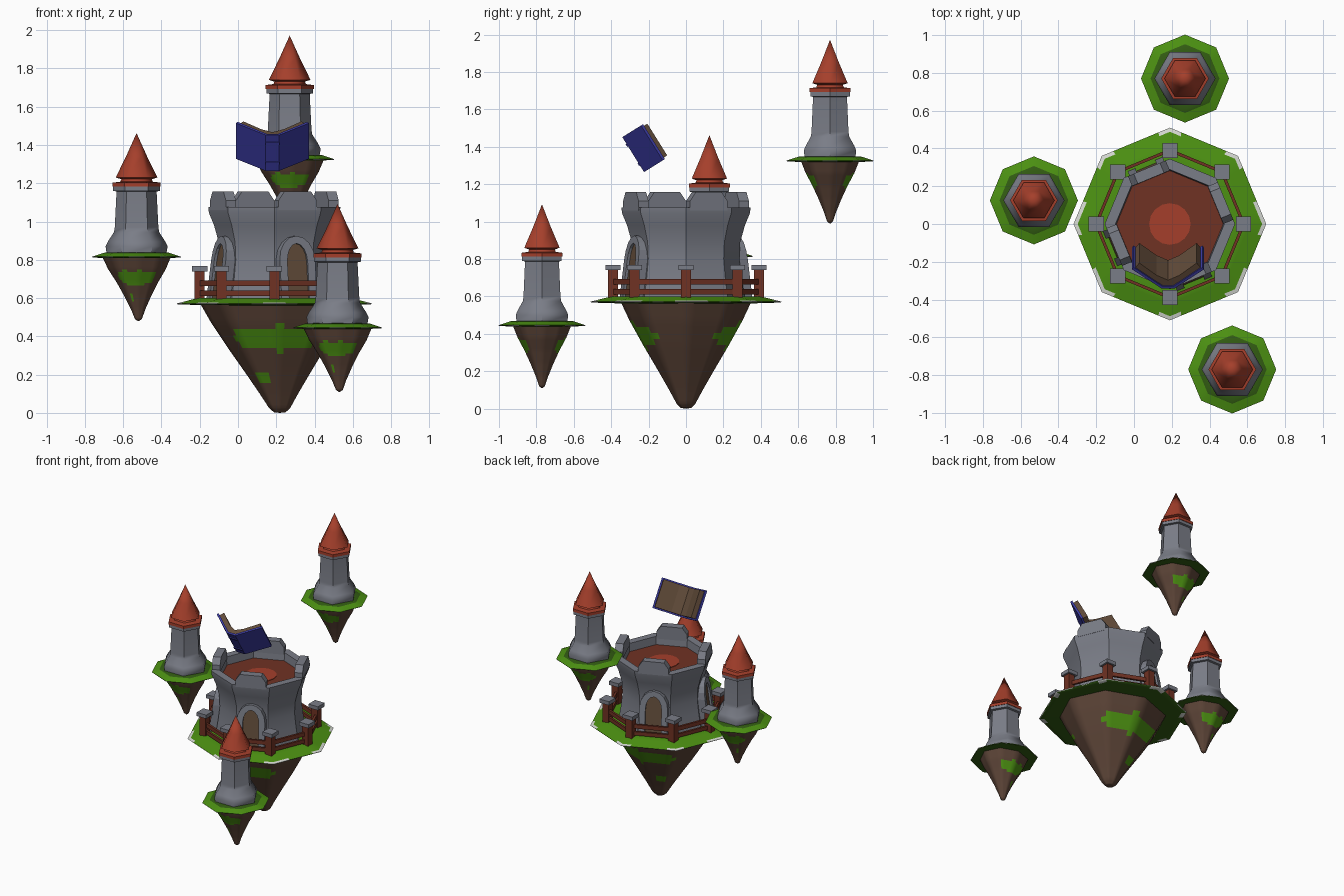
import bpy, bmesh
from math import pi, sin, cos, hypot, atan2, radians
from mathutils import Matrix, Vector

if "Cube" in bpy.data.objects:
    bpy.data.objects.remove(bpy.data.objects["Cube"])


def srgb(r, g, b):
    f = lambda c: (c / 255 / 12.92) if c < 10 else ((c / 255 + 0.055) / 1.055) ** 2.4
    return (f(r), f(g), f(b), 1)


def material(name, *rgb):
    m = bpy.data.materials.new(name)
    m.diffuse_color = srgb(*rgb)
    m.use_nodes = True
    m.node_tree.nodes["Principled BSDF"].inputs["Base Color"].default_value = m.diffuse_color
    return m


STONE = material("grey stone", 122, 125, 135)
RED = material("roof red", 165, 63, 43)
WOOD = material("red brown wood", 112, 50, 35)
DIRT = material("brown dirt", 92, 68, 55)
GRASS = material("green grass", 76, 145, 18)
MOSS = material("dark green", 50, 92, 18)
PALE = material("pale rim", 215, 218, 212)
BROWN = material("door and page brown", 98, 76, 58)
BLUE = material("blue cover", 60, 60, 165)


def finish(name, bm, mats, rule=None, loc=(0, 0, 0), smooth=None):
    bmesh.ops.remove_doubles(bm, verts=bm.verts, dist=1e-5)
    bmesh.ops.recalc_face_normals(bm, faces=bm.faces)
    if rule:
        for f in bm.faces:
            f.material_index = rule(f.calc_center_median())
    me = bpy.data.meshes.new(name)
    bm.to_mesh(me)
    bm.free()
    for m in mats:
        me.materials.append(m)
    ob = bpy.data.objects.new(name, me)
    ob.location = loc
    bpy.context.collection.objects.link(ob)
    if smooth:
        bpy.ops.object.select_all(action='DESELECT')
        ob.select_set(True)
        bpy.context.view_layer.objects.active = ob
        bpy.ops.object.shade_smooth_by_angle(angle=radians(smooth))
    return ob


def lathe(name, profile, sides, mats, loc=(0, 0, 0), sub=1, ys=1, rule=None, smooth=50, lean=0):
    """Turn (radius, z) points into a polygonal solid; each side is cut into sub strips."""
    bm = bmesh.new()
    corner = [Vector((cos(2 * pi * i / sides), sin(2 * pi * i / sides), 0)) for i in range(sides)]
    dirs = [corner[i].lerp(corner[(i + 1) % sides], k / sub) for i in range(sides) for k in range(sub)]
    n = len(dirs)
    zt = profile[0][1]
    rings = [[bm.verts.new((d.x * r + lean * (zt - z), d.y * r * ys, z)) for d in dirs] for r, z in profile]
    for a, b in zip(rings, rings[1:]):
        for i in range(n):
            j = (i + 1) % n
            bm.faces.new((a[i], a[j], b[j], b[i]))
    for ring, (r, z) in ((rings[0], profile[0]), (rings[-1], profile[-1])):
        if r > 0.001:
            bm.faces.new(ring)
    bmesh.ops.remove_doubles(bm, verts=bm.verts, dist=1e-5)
    bmesh.ops.dissolve_degenerate(bm, edges=bm.edges, dist=1e-6)
    return finish(name, bm, mats, rule, loc, smooth)


def prism(name, pts, d0, d1, mat, matrix):
    """Extrude a 2D outline (local x, y) from depth d0 to d1 along local z."""
    bm = bmesh.new()
    a = [bm.verts.new(matrix @ Vector((x, y, d0))) for x, y in pts]
    b = [bm.verts.new(matrix @ Vector((x, y, d1))) for x, y in pts]
    bm.faces.new(a)
    bm.faces.new(b)
    for i in range(len(pts)):
        j = (i + 1) % len(pts)
        bm.faces.new((a[i], a[j], b[j], b[i]))
    return finish(name, bm, [mat])


def box(name, size, matrix, mat):
    x, y, z = (s / 2 for s in size)
    return prism(name, [(-x, -y), (x, -y), (x, y), (-x, y)], -z, z, mat, matrix)


def refine(profile, k):
    out = []
    for (r0, z0), (r1, z1) in zip(profile, profile[1:]):
        out += [(r0 + (r1 - r0) * i / k, z0 + (z1 - z0) * i / k) for i in range(k)]
    return out + [profile[-1]]


def moss_rule(zc, half, low, low_half):
    """Mossy patches on the front and back of a dirt cone."""
    def rule(c):
        a = atan2(c.x, abs(c.y))
        edge = half * max(0, 1 - (a / 1.0) ** 2) ** 0.5 + 0.12 * half * sin(9 * a)
        if abs(a) < 0.95 and abs(c.z - zc) < edge:
            return 1
        return 1 if hypot((a + 0.5) * 0.12, c.z - low) < low_half else 0
    return rule


# ---- main island ----
C = Vector((0.19, 0, 0))
lathe("main_grass", refine([(0, .602), (.40, .60), (.51, .572), (.505, .567), (.34, .562)], 5), 8,
      [GRASS, PALE, MOSS], C, sub=6,
      rule=lambda c: 1 if hypot(c.x, c.y) > .476 + .008 * sin(23 * atan2(c.y, c.x))
      else (2 if c.z < .5715 else 0))
lathe("main_dirt", refine([(.39, .575), (.335, .47), (.255, .34), (.17, .21), (.10, .10), (.055, .025), (.03, .003), (0, 0)], 4),
      8, [DIRT, GRASS], C, sub=5, ys=.9, rule=moss_rule(.39, .06, .18, .03), lean=.05)

# ---- main keep: walls, sunken roof floor, merlons ----
lathe("keep_wall", [(.315, .59), (.297, .70), (.285, .80), (.29, .89), (.315, .98), (.342, 1.045), (.345, 1.075),
                    (.288, 1.075), (.282, 1.01), (0, 1.01)], 8, [STONE], C, smooth=40)
lathe("keep_floor", [(0, 1.005), (.283, 1.005), (.283, 1.015), (0, 1.015)], 8, [WOOD], C, smooth=30)
lathe("keep_floor_disc", [(0, 1.012), (.11, 1.012), (.11, 1.019), (0, 1.019)], 16, [RED], C, smooth=30)


def facing(angle, lean=0):
    """Local x = sideways, y = up, z = outward in the given direction."""
    a = radians(angle)
    return Matrix.Translation(C) @ Matrix(((-sin(a), -lean * cos(a), cos(a), 0),
                                           (cos(a), -lean * sin(a), sin(a), 0),
                                           (0, 1, 0, 0), (0, 0, 0, 1)))


def arch(w, z0, spring, top):
    return [(w, z0)] + [(w * cos(t * pi / 8), spring + (top - spring) * sin(t * pi / 8)) for t in range(9)] + [(-w, z0)]


for i in range(4):
    prism("merlon", [(-.108, 1.06), (-.108, 1.11), (-.075, 1.157), (.075, 1.157), (.108, 1.11), (.108, 1.06)],
          .262, .319, STONE, facing(22.5 + 90 * i))

# ---- arched doors on three sides ----
for ang in (-67.5, -157.5, 112.5):
    m = facing(ang, .13)
    outer, inner = arch(.10, .595, .80, .925), arch(.057, .595, .79, .885)
    prism("door_frame", outer + inner[::-1], .32, .42, STONE, m)
    prism("door", inner, .32, .405, BROWN, m)

# ---- fence around the keep ----
posts = [C + Vector((.39 * cos(i * pi / 4), .39 * sin(i * pi / 4), 0)) for i in range(8)]
for p, q in zip(posts, posts[1:] + posts[:1]):
    box("fence_post", (.052, .052, .16), Matrix.Translation(p + Vector((0, 0, .67))), WOOD)
    box("fence_post_cap", (.08, .08, .028), Matrix.Translation(p + Vector((0, 0, .754))), STONE)
    d = q - p
    turn = Matrix.Rotation(atan2(d.y, d.x), 4, 'Z')
    for z, h in ((.625, .028), (.678, .03)):
        box("fence_rail", (d.length, .016, h), Matrix.Translation((p + q) / 2 + Vector((0, 0, z))) @ turn, WOOD)

# ---- three small tower islands ----
for x, y, z in ((-.53, .125, .82), (.27, .77, 1.33), (.52, -.77, .45)):
    L = (x, y, z)
    lathe("small_grass", refine([(0, .022), (.165, .018), (.233, -.004), (.23, -.008), (.15, -.012)], 4), 8,
          [GRASS, PALE, MOSS], L, sub=4,
          rule=lambda c: 1 if hypot(c.x, c.y) > .222 else (2 if c.z < -.005 or hypot(c.x, c.y) < .175 else 0))
    lathe("small_dirt", refine([(.18, -.004), (.15, -.07), (.107, -.14), (.07, -.21), (.037, -.28), (.018, -.33), (0, -.342)], 5),
          8, [DIRT, GRASS], L, sub=4, ys=.87, rule=moss_rule(-.115, .04, -.22, .02), lean=.03)
    lathe("small_tower", [(.155, .005), (.162, .05), (.15, .075), (.118, .125), (.114, .15), (.105, .33), (.105, .337),
                          (.122, .34), (.122, .362), (0, .362)], 6, [STONE], L, smooth=58)
    lathe("roof_rim", [(0, .36), (.126, .362), (.126, .383), (.085, .388), (.078, .405), (0, .405)], 6, [RED], L, smooth=58)
    lathe("roof_cone", [(0, .398), (.07, .398), (.109, .41), (.055, .52), (0, .642)], 6, [RED], L, smooth=58)

# ---- floating open book, tilted back ----
n, u = Vector((0, .85, .53)).normalized(), Vector((0, -.53, .85)).normalized()
M = Matrix.Translation((.18, -.2825, 1.358)) @ Matrix(((1, n.x, u.x, 0), (0, n.y, u.y, 0), (0, n.z, u.z, 0), (0, 0, 0, 1)))
half = [(.035, 0), (.19, .118), (.182, .131), (.03, .013)]
cover = half + [(-a, b) for a, b in half[::-1]]
prism("book_cover", cover, -.11, .11, BLUE, M)
for s in (1, -1):
    prism("book_pages", [(s * a, b) for a, b in ((0, .012), (.03, .013), (.172, .123), (.152, .152), (.06, .075), (.03, .06), (0, .045))],
          -.10, .10, BROWN, M)
for w in (-.06, .06):
    prism("book_spine_band", [(-.036, -.005), (.036, -.005), (.036, .003), (-.036, .003)], w - .008, w + .008, BLUE, M)
